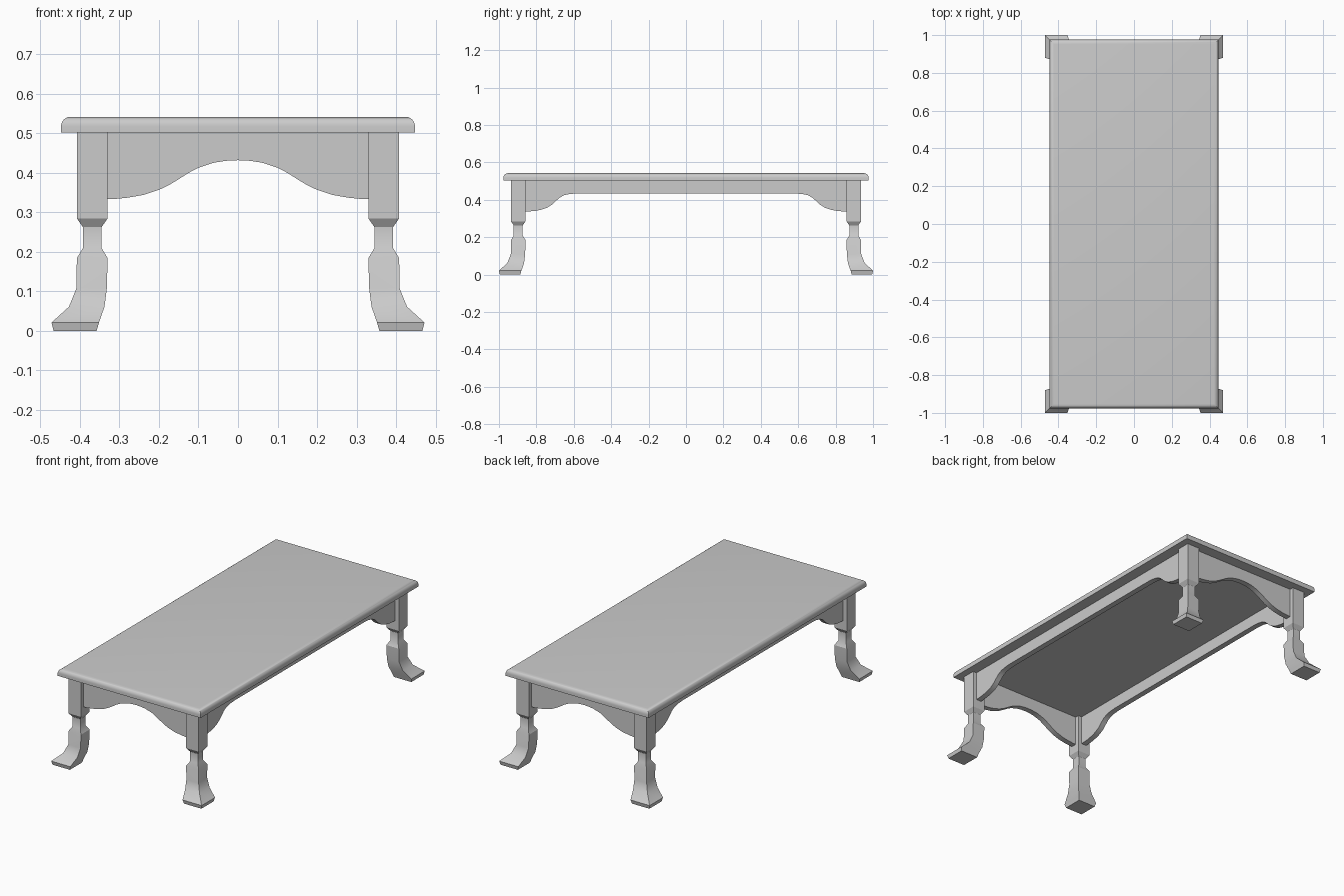
import bpy, bmesh, math

if "Cube" in bpy.data.objects:
    bpy.data.objects.remove(bpy.data.objects["Cube"])


def finish(name, bm):
    """Turn a bmesh into a named object with angle-limited smooth shading."""
    bmesh.ops.recalc_face_normals(bm, faces=bm.faces[:])
    mesh = bpy.data.meshes.new(name)
    bm.to_mesh(mesh)
    bm.free()
    obj = bpy.data.objects.new(name, mesh)
    bpy.context.collection.objects.link(obj)
    bpy.ops.object.select_all(action='DESELECT')
    obj.select_set(True)
    bpy.context.view_layer.objects.active = obj
    bpy.ops.object.shade_smooth_by_angle(angle=math.radians(32))
    return obj


def loft(name, rings):
    """Stack rectangles (x0, x1, y0, y1, z) into a closed solid."""
    bm = bmesh.new()
    loops = [[bm.verts.new(p) for p in ((x0, y0, z), (x1, y0, z), (x1, y1, z), (x0, y1, z))]
             for x0, x1, y0, y1, z in rings]
    for a, b in zip(loops, loops[1:]):
        for i in range(4):
            j = (i + 1) % 4
            bm.faces.new((a[i], a[j], b[j], b[i]))
    bm.faces.new(loops[0])
    bm.faces.new(loops[-1])
    return finish(name, bm)


def apron(name, half_curve, inner, outer, along_x):
    """Extrude a mirrored scalloped outline from inner to outer offset."""
    end = half_curve[-1][0]
    lower = [(-t, z) for t, z in reversed(half_curve) if t > 0] + half_curve
    outline = lower + [(end, TOP_Z), (-end, TOP_Z)]
    bm = bmesh.new()
    place = lambda t, d, z: (t, d, z) if along_x else (d, t, z)
    face = bm.faces.new([bm.verts.new(place(t, inner, z)) for t, z in outline])
    ext = bmesh.ops.extrude_face_region(bm, geom=[face])
    moved = [v for v in ext['geom'] if isinstance(v, bmesh.types.BMVert)]
    bmesh.ops.translate(bm, verts=moved, vec=place(0, outer - inner, 0))
    return finish(name, bm)


TOP_Z = 0.503
DY = 0.528  # legs sit this much further out in y than in x

# Table top: sharp corners in plan, rounded upper edge
hx, hy, r, top = 0.448, 0.976, 0.024, 0.542
edge = [(0, 0.502)]
for i in range(7):
    a = math.pi / 2 * i / 6
    edge.append((r * (1 - math.cos(a)), top - r + r * math.sin(a)))
loft("table_top", [(-hx + d, hx - d, -hy + d, hy - d, z) for d, z in edge])

# Legs: (inner, outer, z) profile, flaring outward at the foot
leg_profile = [
    (0.358, 0.467, 0.0), (0.352, 0.472, 0.021), (0.338, 0.428, 0.061),
    (0.332, 0.409, 0.108), (0.330, 0.408, 0.184), (0.345, 0.393, 0.209),
    (0.345, 0.393, 0.263), (0.330, 0.408, 0.285), (0.330, 0.408, TOP_Z)]
for sx, side in ((-1, "left"), (1, "right")):
    for sy, end in ((-1, "front"), (1, "back")):
        loft(f"{end}_{side}_leg", [(sx * a, sx * b, sy * (a + DY), sy * (b + DY), z)
                                   for a, b, z in leg_profile])

# Aprons: arched at the ends, flat-centred on the long sides
end_curve = [(0, 0.432), (0.03, 0.4305), (0.06, 0.426), (0.10, 0.413), (0.125, 0.400),
             (0.15, 0.384), (0.175, 0.369), (0.20, 0.357), (0.24, 0.344),
             (0.28, 0.337), (0.31, 0.334), (0.335, 0.333)]
side_curve = [(0.58, 0.434), (0.62, 0.431), (0.65, 0.425), (0.675, 0.412), (0.695, 0.394),
              (0.715, 0.375), (0.74, 0.359), (0.77, 0.348), (0.81, 0.340), (0.863, 0.336)]
for s, end, side in ((-1, "front", "left"), (1, "back", "right")):
    apron(f"{end}_apron", end_curve, s * (0.353 + DY), s * (0.385 + DY), True)
    apron(f"{side}_apron", side_curve, s * 0.353, s * 0.385, False)
